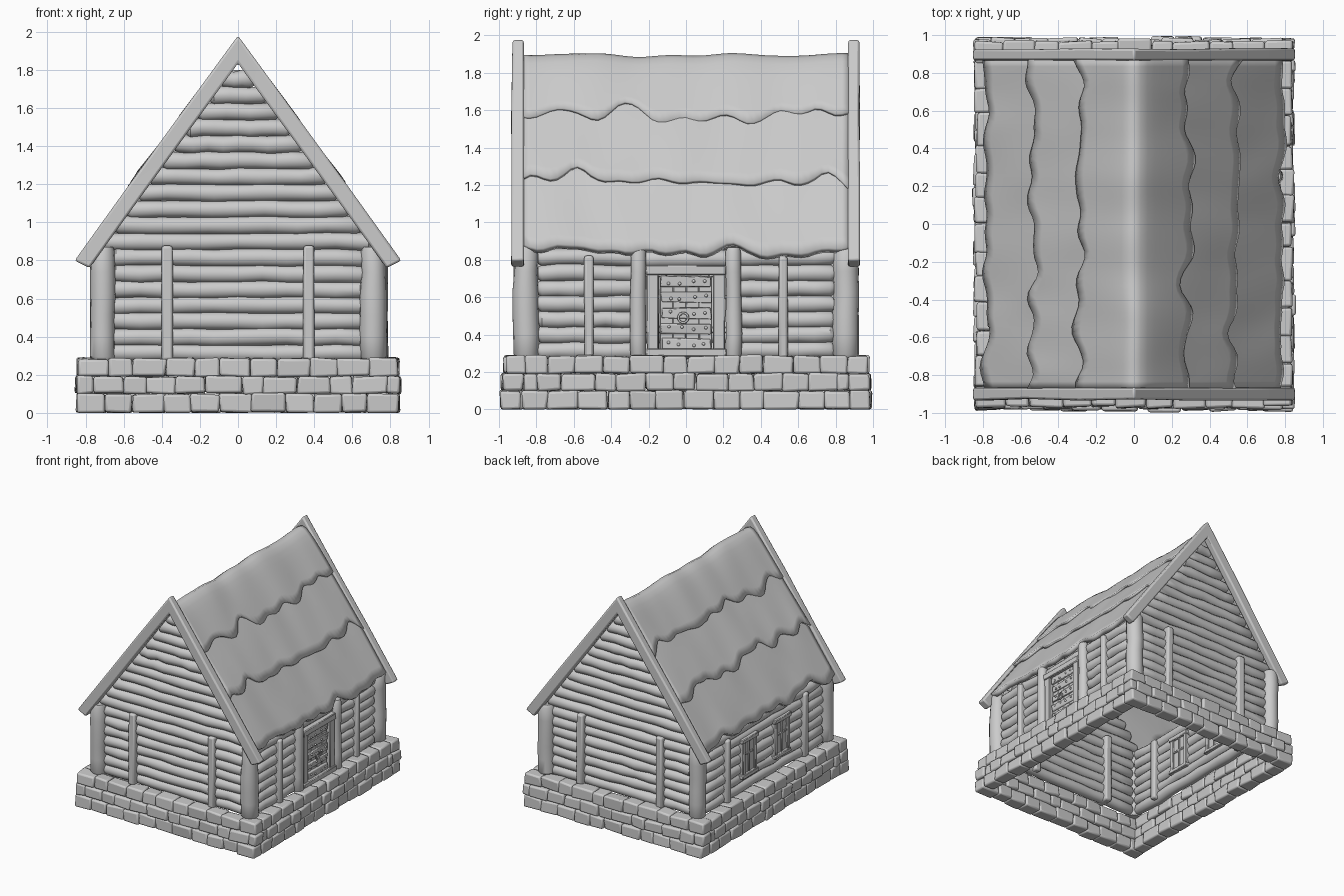
import bpy, bmesh, math, random
from mathutils import Vector, Matrix, noise

if "Cube" in bpy.data.objects:
    bpy.data.objects.remove(bpy.data.objects["Cube"])

random.seed(4)
R = random.uniform


def finish(name, bm, bevel=0.0, segs=2, angle=40):
    """Turn a bmesh into a named, smooth-shaded object."""
    bmesh.ops.recalc_face_normals(bm, faces=bm.faces)
    me = bpy.data.meshes.new(name)
    bm.to_mesh(me)
    bm.free()
    ob = bpy.data.objects.new(name, me)
    bpy.context.collection.objects.link(ob)
    if bevel:
        m = ob.modifiers.new("bevel", 'BEVEL')
        m.width, m.segments, m.limit_method = bevel, segs, 'NONE'
    for o in bpy.context.selected_objects:
        o.select_set(False)
    ob.select_set(True)
    bpy.context.view_layer.objects.active = ob
    bpy.ops.object.shade_smooth_by_angle(angle=math.radians(angle))
    return ob


def box(bm, c, s, jit=0.0):
    mat = Matrix.Translation(c) @ Matrix.Diagonal((*s, 1))
    for v in bmesh.ops.create_cube(bm, size=1, matrix=mat)['verts']:
        v.co += Vector((R(-jit, jit), R(-jit, jit), R(-jit, jit)))


def log(bm, p0, p1, r, rings=7, sides=12, wob=0.005, tip=0.75):
    """Slightly crooked round timber with rounded ends."""
    p0, p1 = Vector(p0), Vector(p1)
    q = (p1 - p0).to_track_quat('Z', 'Y')
    length = (p1 - p0).length
    e = min(0.02, length * 0.15)
    ts = [0] + [e + (length - 2 * e) * i / (rings - 1) for i in range(rings)] + [length]
    loops = []
    for i, t in enumerate(ts):
        rr = r * (tip if i in (0, len(ts) - 1) else R(0.94, 1.08))
        off = Vector((R(-wob, wob), R(-wob, wob), 0))
        loops.append([bm.verts.new(p0 + q @ (off + Vector((rr * math.cos(a), rr * math.sin(a), t))))
                      for a in (2 * math.pi * k / sides for k in range(sides))])
    for a, b in zip(loops, loops[1:]):
        for k in range(sides):
            j = (k + 1) % sides
            bm.faces.new((a[k], a[j], b[j], b[k]))
    bm.faces.new(loops[0][::-1])
    bm.faces.new(loops[-1])


# stone footing: three staggered courses around a hollow rectangle
bm = bmesh.new()
for k, (z0, z1, ox, oy) in enumerate([(0.0, 0.1, 0.842, 0.987), (0.1, 0.192, 0.848, 0.982), (0.192, 0.287, 0.84, 0.972)]):
    t = 0.11
    for s in (-1, 1):
        for along_x in (True, False):
            half = ox if along_x else oy - t
            n = 11 if along_x else 12
            step = 2 * half / n
            cuts = [-half] + [-half + step * (i + (0.5 if k % 2 else 0)) + R(-0.025, 0.025)
                              for i in range(0 if k % 2 else 1, n)] + [half]
            for a, b in zip(cuts, cuts[1:]):
                d = R(-0.008, 0.006)
                zc, h = (z0 + z1) / 2, z1 - z0
                if along_x:
                    box(bm, ((a + b) / 2, s * (oy - t / 2 + d), zc), (b - a, t, h), 0.007)
                else:
                    box(bm, (s * (ox - t / 2 + d), (a + b) / 2, zc), (t, b - a, h), 0.007)
for v in bm.verts:
    v.co.z = max(v.co.z, 0)
finish("stone_footing", bm, 0.013, 2, 50)

# log walls
WX, WY, LR = 0.70, 0.83, 0.046
rows = [0.315 + 0.083 * i for i in range(7)]
for name, s in (("front_wall_logs", -1), ("back_wall_logs", 1)):
    bm = bmesh.new()
    for z in rows:
        log(bm, (-0.66, s * WY, z), (0.66, s * WY, z), LR, 11)
    for z in [0.90 + 0.085 * i for i in range(11)]:   # gable logs
        w = (1.83 - z) / 1.37 + 0.025
        log(bm, (-w, s * WY, z), (w, s * WY, z), LR, 9 if z < 1.5 else 4)
    finish(name, bm)
bm = bmesh.new()
for z in rows:
    for s in (-1, 1):
        log(bm, (WX, s * 0.24, z), (WX, s * 0.79, z), LR, 7)
log(bm, (WX, -0.3, rows[-1] - 0.01), (WX, 0.3, rows[-1] - 0.01), LR, 5)
finish("right_wall_logs", bm)
bm = bmesh.new()
for z in rows:
    log(bm, (-WX, -0.79, z), (-WX, 0.79, z), LR, 13)
finish("left_wall_logs", bm)

# round corner posts and door posts
bm = bmesh.new()
for sx in (-1, 1):
    for sy in (-1, 1):
        log(bm, (sx * 0.71, sy * 0.855, 0.275), (sx * 0.71, sy * 0.855, 0.87), 0.066, 6, 16, 0.003, 0.8)
finish("corner_posts", bm)
bm = bmesh.new()
for sy in (-1, 1):
    log(bm, (0.744, sy * 0.255, 0.275), (0.744, sy * 0.255, 0.865), 0.042, 6, 14, 0.003, 0.8)
finish("door_posts", bm)

# flat wall studs passing through the walls
bm = bmesh.new()
for sx in (-1, 1):
    for sy in (-1, 1):
        box(bm, (sx * 0.372, sy * WY, 0.578), (0.06, 0.15, 0.6), 0.004)
        box(bm, (sx * WX, sy * 0.52, 0.55), (0.15, 0.052, 0.54), 0.004)
finish("wall_studs", bm, 0.014, 2, 60)

# bargeboards: one slightly uneven mitred pair per gable
for name, s in (("front_bargeboards", -1), ("back_bargeboards", 1)):
    bm = bmesh.new()
    for sx in (-1, 1):
        pairs = [((0, 1.98), (0, 1.835)), ((0.29, 1.584), (0.26, 1.478)),
                 ((0.58, 1.186), (0.53, 1.107)), ((0.857, 0.80), (0.78, 0.76))]
        rings = []
        for (xo, zo), (xi, zi) in pairs:
            y0, y1 = s * 0.866, s * (0.928 if xo == 0 else R(0.924, 0.936))
            rings.append([bm.verts.new((sx * x, y, z)) for x, y, z in
                          ((xo, y0, zo), (xo, y1, zo), (xi, y1, zi), (xi, y0, zi))])
        for a, b in zip(rings, rings[1:]):
            for k in range(4):
                bm.faces.new((a[k], a[(k + 1) % 4], b[(k + 1) % 4], b[k]))
        bm.faces.new(rings[-1])
    bmesh.ops.remove_doubles(bm, verts=bm.verts, dist=0.001)
    ob = finish(name, bm, 0.012, 2, 50)
    ob.modifiers["bevel"].limit_method = 'ANGLE'


# thatch roof: a folded ridge sheet above two overlapping skirts per side
def ridge_z(x):
    return 1.98 - 1.37 * math.sqrt(x * x + 0.0036)


def sheet(name, xa, xb, lift_a, lift_b, seed, nx, wave, thick):
    bm = bmesh.new()
    ny = 48
    grid = []
    for j in range(ny + 1):
        y = -0.87 + 1.74 * j / ny
        row = []
        for i in range(nx + 1):
            t = i / nx
            x = xa + (xb - xa) * t
            edge = abs(2 * t - 1) if xa * xb < 0 else t
            n = noise.noise(Vector((y * 6, seed + (5 if x < 0 else 0), x * 1.5)))
            x2 = x + wave * edge ** 2 * n * 2 * (1 if x > 0 else -1 if x < 0 else 0)
            z = ridge_z(x2) + lift_a + (lift_b - lift_a) * edge
            z += 0.018 * noise.noise(Vector((y * 4, x * 3 + 0.4, seed + 0.4)))
            row.append(bm.verts.new((x2, y, z)))
        grid.append(row)
    for a, b in zip(grid, grid[1:]):
        for i in range(nx):
            bm.faces.new((a[i], a[i + 1], b[i + 1], b[i]))
    ob = finish(name, bm, 0, 2, 60)
    if ob.data.polygons[0].normal.z < 0:
        ob.data.flip_normals()
    m = ob.modifiers.new("thickness", 'SOLIDIFY')
    m.thickness, m.offset = thick, -1


sheet("thatch_ridge", -0.285, 0.285, 0.0, 0.006, 1, 16, 0.03, 0.022)
for side, s in (("left", -1), ("right", 1)):
    sheet(f"thatch_middle_{side}", s * 0.2, s * 0.545, -0.025, 0.006, 7 + s, 8, 0.04, 0.022)
    sheet(f"thatch_eave_{side}", s * 0.45, s * 0.79, -0.025, -0.035, 14 + s, 8, 0.022, 0.042)

# door: frame, planks, straps, studs and ring handle
bm = bmesh.new()
for s in (-1, 1):
    box(bm, (0.71, s * 0.178, 0.51), (0.11, 0.064, 0.44), 0.002)
box(bm, (0.712, 0, 0.745), (0.12, 0.43, 0.05), 0.003)
box(bm, (0.712, 0, 0.305), (0.13, 0.43, 0.045), 0.003)
finish("door_frame", bm, 0.006, 1)
bm = bmesh.new()
for i in range(4):
    box(bm, (0.708, -0.105 + 0.07 * i, 0.515), (0.06, 0.07, 0.4), 0.002)
finish("door_planks", bm, 0.004, 1)
straps, studs = bmesh.new(), bmesh.new()
for i in range(5):
    z = 0.35 + 0.083 * i
    box(straps, (0.742, 0, z), (0.02, 0.265, 0.056), 0.007)
    for k in (-0.09, -0.03, 0.04, 0.1):
        p = (0.753, k + R(-0.01, 0.01), z + R(-0.01, 0.01))
        bmesh.ops.create_icosphere(studs, subdivisions=2, radius=0.009, matrix=Matrix.Translation(p))
finish("door_straps", straps, 0.006, 2)
finish("door_studs", studs, 0, 1, 80)
bpy.ops.mesh.primitive_torus_add(location=(0.762, -0.015, 0.49), rotation=(0, math.pi / 2, 0), major_radius=0.026,
                                 minor_radius=0.006, major_segments=20, minor_segments=8)
bpy.context.object.name = "door_ring"
bpy.ops.object.shade_smooth()

# two windows in the left wall
for i, y in enumerate((-0.21, 0.23)):
    bm = bmesh.new()
    for s in (-1, 1):
        box(bm, (-WX, y + s * 0.08, 0.575), (0.13, 0.035, 0.32), 0.003)
        box(bm, (-WX, y, 0.575 + s * 0.15), (0.145, 0.215, 0.035), 0.003)
    box(bm, (-WX, y, 0.575), (0.115, 0.02, 0.29))
    box(bm, (-WX, y, 0.6), (0.115, 0.15, 0.02))
    finish(f"window_frame_{i + 1}", bm, 0.005, 1)
    bm = bmesh.new()
    box(bm, (-WX, y, 0.575), (0.1, 0.15, 0.29))
    finish(f"window_pane_{i + 1}", bm)
